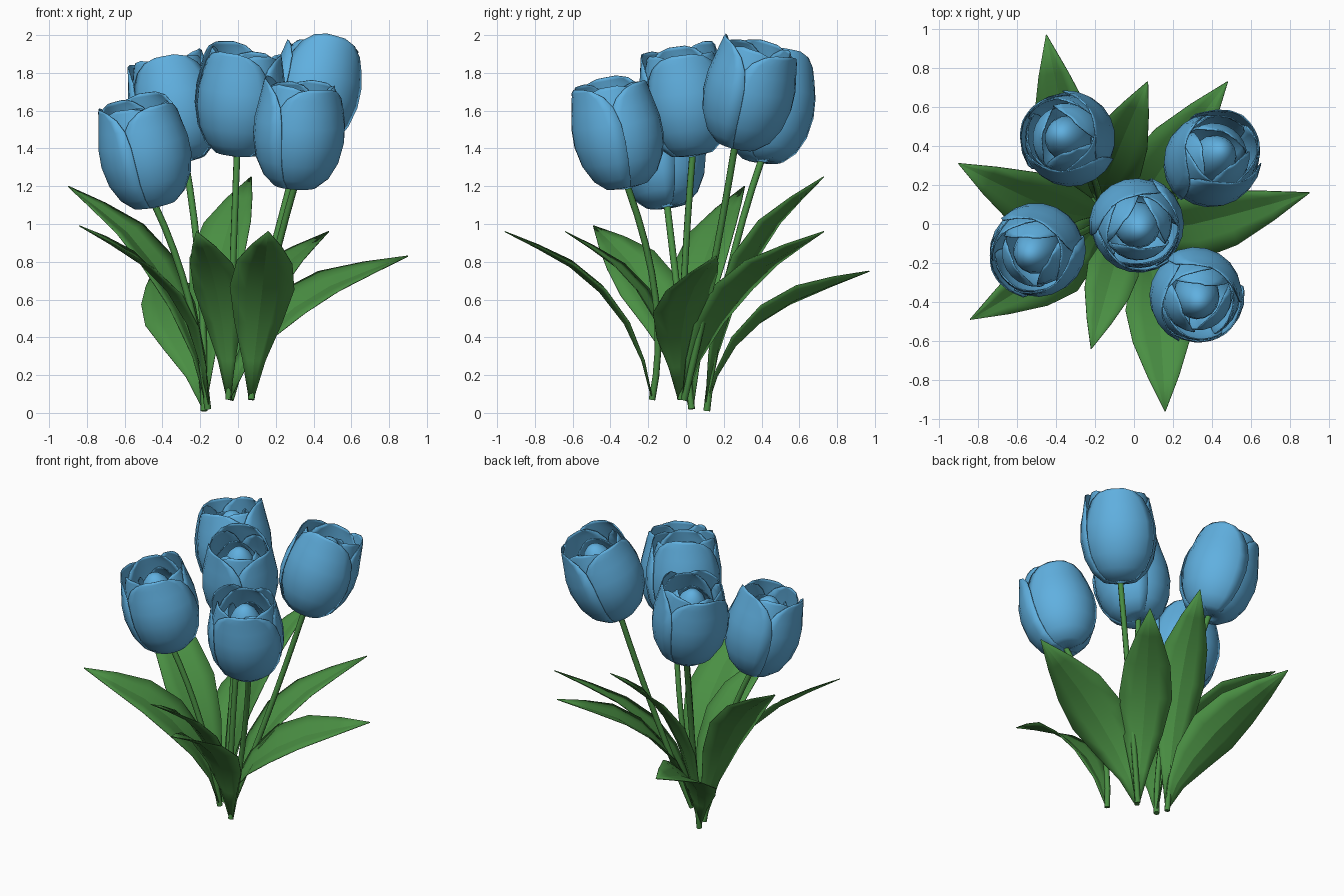
import bpy, bmesh, math
from mathutils import Vector

if "Cube" in bpy.data.objects:
    bpy.data.objects.remove(bpy.data.objects["Cube"])


def material(name, col):
    m = bpy.data.materials.new(name)
    m.diffuse_color = (*col, 1)
    m.use_nodes = True
    m.node_tree.nodes["Principled BSDF"].inputs["Base Color"].default_value = m.diffuse_color
    return m


BLUE = material("petal blue", (0.117, 0.434, 0.745))
GREEN = material("leaf green", (0.068, 0.275, 0.056))


def finish(obj, mat, angle=40, thick=0):
    obj.data.materials.append(mat)
    bpy.context.view_layer.objects.active = obj
    for o in bpy.context.selected_objects:
        o.select_set(False)
    obj.select_set(True)
    if thick:
        s = obj.modifiers.new("thickness", 'SOLIDIFY')
        s.thickness = thick
        s.offset = 0
    bpy.ops.object.shade_smooth_by_angle(angle=math.radians(angle))


def add_grid(bm, rows):
    """Join rows of points into a sheet."""
    vs = [[bm.verts.new(p) for p in row] for row in rows]
    for a, b in zip(vs, vs[1:]):
        for i in range(len(a) - 1):
            bm.faces.new((a[i], a[i + 1], b[i + 1], b[i]))


def to_object(bm, name):
    bmesh.ops.remove_doubles(bm, verts=bm.verts, dist=0.0005)
    me = bpy.data.meshes.new(name)
    bm.to_mesh(me)
    bm.free()
    ob = bpy.data.objects.new(name, me)
    bpy.context.collection.objects.link(ob)
    return ob


# petal profile: radius, height, half-width factor
PROFILE = [(0.015, 0.0, 1), (0.11, 0.015, 1), (0.17, 0.07, 1), (0.215, 0.16, 1),
           (0.237, 0.27, 1), (0.235, 0.37, 0.98), (0.218, 0.46, 0.9),
           (0.201, 0.525, 0.74), (0.19, 0.567, 0.5), (0.184, 0.585, 0.22)]


def add_petal(bm, centre, half, scale, height, flare):
    rows = []
    for r, z, w in PROFILE:
        row = []
        for i in range(9):
            u = i / 4 - 1
            a = centre + u * half * w
            # one edge tucks under its neighbour, the other laps over
            rad = r * scale * (1 + 0.03 * u) + flare * max(0, z - 0.46)
            row.append((rad * math.cos(a), rad * math.sin(a), z * height))
        rows.append(row)
    add_grid(bm, rows)


def flower(name, base, top, spin):
    base, top = Vector(base), Vector(top)
    bm = bmesh.new()
    # outer, middle and inner petal rings
    for scale, height, half, off, flare in ((1.0, 1.0, 69, 0, 0.08),
                                            (0.93, 0.98, 66, 60, 0.0),
                                            (0.76, 0.89, 64, 25, -0.35)):
        for k in range(3):
            add_petal(bm, math.radians(spin + off + 120 * k), math.radians(half),
                      scale, height * (1 - 0.03 * ((k + 1) % 3)), flare)
    rot = (top - base).to_track_quat('Z', 'Y')
    ob = to_object(bm, name + "_petals")
    ob.location = base
    ob.rotation_mode = 'QUATERNION'
    ob.rotation_quaternion = rot
    finish(ob, BLUE, 50, 0.006)
    # closed bud in the middle
    bpy.ops.mesh.primitive_uv_sphere_add(segments=16, ring_count=10, radius=1)
    bud = bpy.context.object
    bud.name = name + "_bud"
    bud.scale = (0.118, 0.118, 0.23)
    bud.location = base + rot @ Vector((0, 0, 0.3))
    bud.rotation_mode = 'QUATERNION'
    bud.rotation_quaternion = rot
    finish(bud, BLUE, 60)


def stem(name, p0, pm, p1):
    p0, pm, p1 = Vector(p0), Vector(pm), Vector(p1)
    cu = bpy.data.curves.new(name, 'CURVE')
    cu.dimensions = '3D'
    cu.bevel_depth = 0.018
    cu.bevel_resolution = 2
    cu.use_fill_caps = True
    sp = cu.splines.new('POLY')
    n = 9
    sp.points.add(n - 1)
    for i in range(n):
        t = i / (n - 1)
        p = p0 * (1 - t) * (1 - 2 * t) + pm * 4 * t * (1 - t) + p1 * t * (2 * t - 1)
        sp.points[i].co = (*p, 1)
    ob = bpy.data.objects.new(name, cu)
    bpy.context.collection.objects.link(ob)
    for o in bpy.context.selected_objects:
        o.select_set(False)
    ob.select_set(True)
    bpy.context.view_layer.objects.active = ob
    bpy.ops.object.convert(target='MESH')
    finish(bpy.context.object, GREEN, 50)


# leaf profile: outward run, rise, half width
LEAF = [(0, 0, 0.012), (0.07, 0.23, 0.06), (0.19, 0.45, 0.125), (0.36, 0.64, 0.168),
        (0.56, 0.79, 0.145), (0.78, 0.90, 0.08), (1, 1, 0.002)]


def leaf(name, base, tip, width, roll, bow):
    """roll (degrees) lowers the left edge, bow swings the middle to the left."""
    base, tip = Vector(base), Vector(tip)
    d = tip - base
    flat = Vector((d.x, d.y, 0))
    side = Vector((d.y, -d.x, 0)).normalized()
    mids = [base + flat * h + Vector((0, 0, d.z * z)) - side * bow * math.sin(math.pi * z ** 1.5)
            for h, z, w in LEAF]
    c, s = math.cos(math.radians(roll)), math.sin(math.radians(roll))
    rows = []
    for i, (h, z, w) in enumerate(LEAF):
        along = mids[min(i + 1, len(mids) - 1)] - mids[max(i - 1, 0)]
        up = side.cross(along).normalized()
        across = side * c + up * s
        normal = up * c - side * s
        w *= width
        rows.append([mids[i] + across * w * u + normal * w * 0.2 * abs(u)
                     for u in (-1, -0.5, 0, 0.5, 1)])
    bm = bmesh.new()
    add_grid(bm, rows)
    finish(to_object(bm, name), GREEN, 20, 0.005)


# flowers: stem foot, stem middle, bloom base, bloom top, petal turn
PLANTS = {
    "back_left": ((-0.18, 0.11, 0.01), (-0.20, 0.22, 0.7), (-0.28, 0.40, 1.33), (-0.39, 0.47, 1.91), 270),
    "back_right": ((-0.04, -0.01, 0.07), (0.14, 0.13, 0.7), (0.33, 0.26, 1.41), (0.47, 0.40, 1.98), 270),
    "middle": ((-0.05, -0.03, 0.07), (-0.03, -0.01, 0.7), (-0.005, 0.035, 1.36), (0.035, -0.04, 1.93), 215),
    "front_left": ((-0.16, 0.03, 0.02), (-0.26, -0.04, 0.6), (-0.44, -0.10, 1.09), (-0.55, -0.17, 1.66), 245),
    "front_right": ((0.07, -0.18, 0.07), (0.15, -0.16, 0.6), (0.30, -0.31, 1.19), (0.34, -0.42, 1.77), 280),
}
for name, (foot, mid, base, top, spin) in PLANTS.items():
    stem(name + "_stem", foot, mid, Vector(base) + Vector((0, 0, 0.01)))
    flower(name + "_flower", base, top, spin)

# leaves: base, tip, width factor, roll, bow
LEAVES = [
    ((-0.18, 0.11, 0.03), (-0.45, 0.97, 0.75), 1.03, 22, 0.045),
    ((-0.18, 0.11, 0.03), (0.07, 0.73, 1.25), 0.95, 4, 0.01),
    ((-0.04, -0.01, 0.07), (0.48, 0.73, 0.96), 1.0, 4, 0.02),
    ((-0.05, -0.03, 0.07), (0.90, 0.16, 0.83), 1.08, -22, -0.04),
    ((0.07, -0.18, 0.07), (0.16, -0.96, 0.96), 1.02, 5, 0.025),
    ((-0.05, -0.03, 0.07), (-0.22, -0.64, 0.96), 0.8, 0, 0),
    ((-0.16, 0.03, 0.03), (-0.84, -0.49, 0.99), 1.0, 23, 0.05),
    ((-0.16, 0.03, 0.03), (-0.90, 0.31, 1.20), 1.0, 13, 0.045),
]
for i, spec in enumerate(LEAVES):
    leaf("leaf_%d" % (i + 1), *spec)
